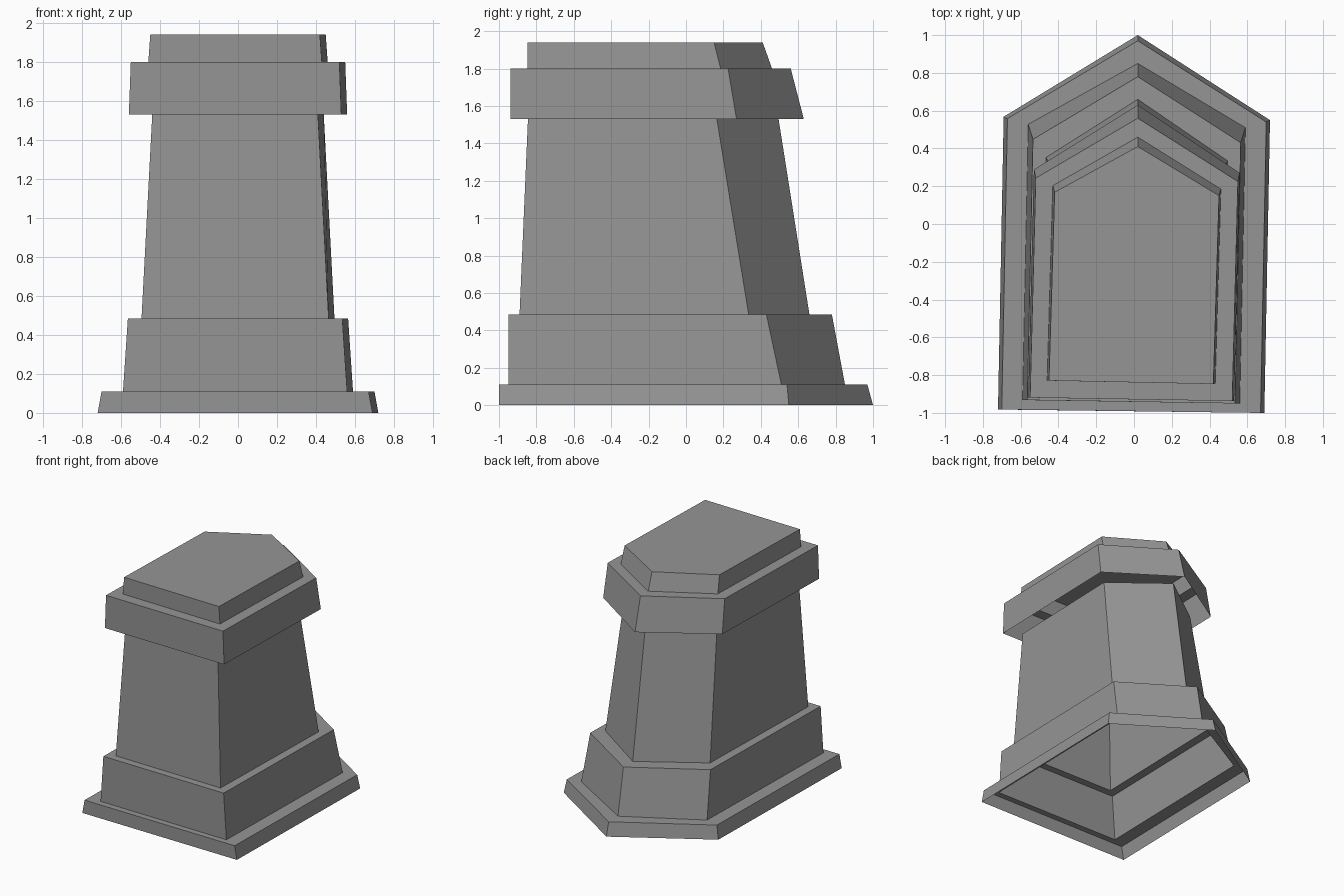
import bpy
import bmesh

cube = bpy.data.objects.get("Cube")
if cube:
    bpy.data.objects.remove(cube, do_unlink=True)

# Single stone colour
stone = bpy.data.materials.new("grey stone")
stone.use_nodes = True
GREY = (0.3, 0.3, 0.3, 1.0)
stone.diffuse_color = GREY
stone.node_tree.nodes["Principled BSDF"].inputs["Base Color"].default_value = GREY


def section(z, half_width, front, shoulder, tip):
    """Slightly skewed house-shaped outline, pointed toward the back."""
    skew = 0.03
    lift = 0.018
    return [
        (-half_width, front + lift, z),
        (half_width - skew, front, z),
        (half_width, shoulder, z),
        (0.02, tip, z),
        (skew - half_width, shoulder + lift, z),
    ]


def build_tier(name, outlines, closed_top=False):
    """Loft open walls through the outlines, optionally roofed."""
    bm = bmesh.new()
    rings = [[bm.verts.new(point) for point in outline] for outline in outlines]
    for lower, upper in zip(rings, rings[1:]):
        count = len(lower)
        for i in range(count):
            j = (i + 1) % count
            bm.faces.new((lower[i], lower[j], upper[j], upper[i]))
    if closed_top:
        bm.faces.new(rings[-1])
    mesh = bpy.data.meshes.new(name)
    bm.to_mesh(mesh)
    bm.free()
    mesh.materials.append(stone)
    obj = bpy.data.objects.new(name, mesh)
    bpy.context.collection.objects.link(obj)
    return obj


# Outlines: height, half width, front, shoulder, back tip
base_low = section(0.0, 0.72, -1.0, 0.55, 1.0)
base_high = section(0.11, 0.70, -1.0, 0.54, 0.97)
plinth_low = section(0.11, 0.59, -0.95, 0.51, 0.85)
plinth_high = section(0.485, 0.565, -0.95, 0.43, 0.78)
shaft_low = section(0.485, 0.495, -0.89, 0.335, 0.66)
shaft_high = section(1.53, 0.44, -0.845, 0.165, 0.495)
collar_low = section(1.53, 0.56, -0.937, 0.27, 0.63)
collar_high = section(1.80, 0.55, -0.937, 0.225, 0.56)
cap_low = section(1.80, 0.46, -0.847, 0.185, 0.46)
cap_high = section(1.94, 0.45, -0.847, 0.15, 0.41)

# Hollow tiers, each ledge running in to the tier above
build_tier("base_step", [base_low, base_high, plinth_low])
build_tier("plinth", [plinth_low, plinth_high, shaft_low])
build_tier("tapered_shaft", [shaft_low, shaft_high])
build_tier("collar", [collar_low, collar_high, cap_low])
build_tier("cap", [cap_low, cap_high], closed_top=True)
